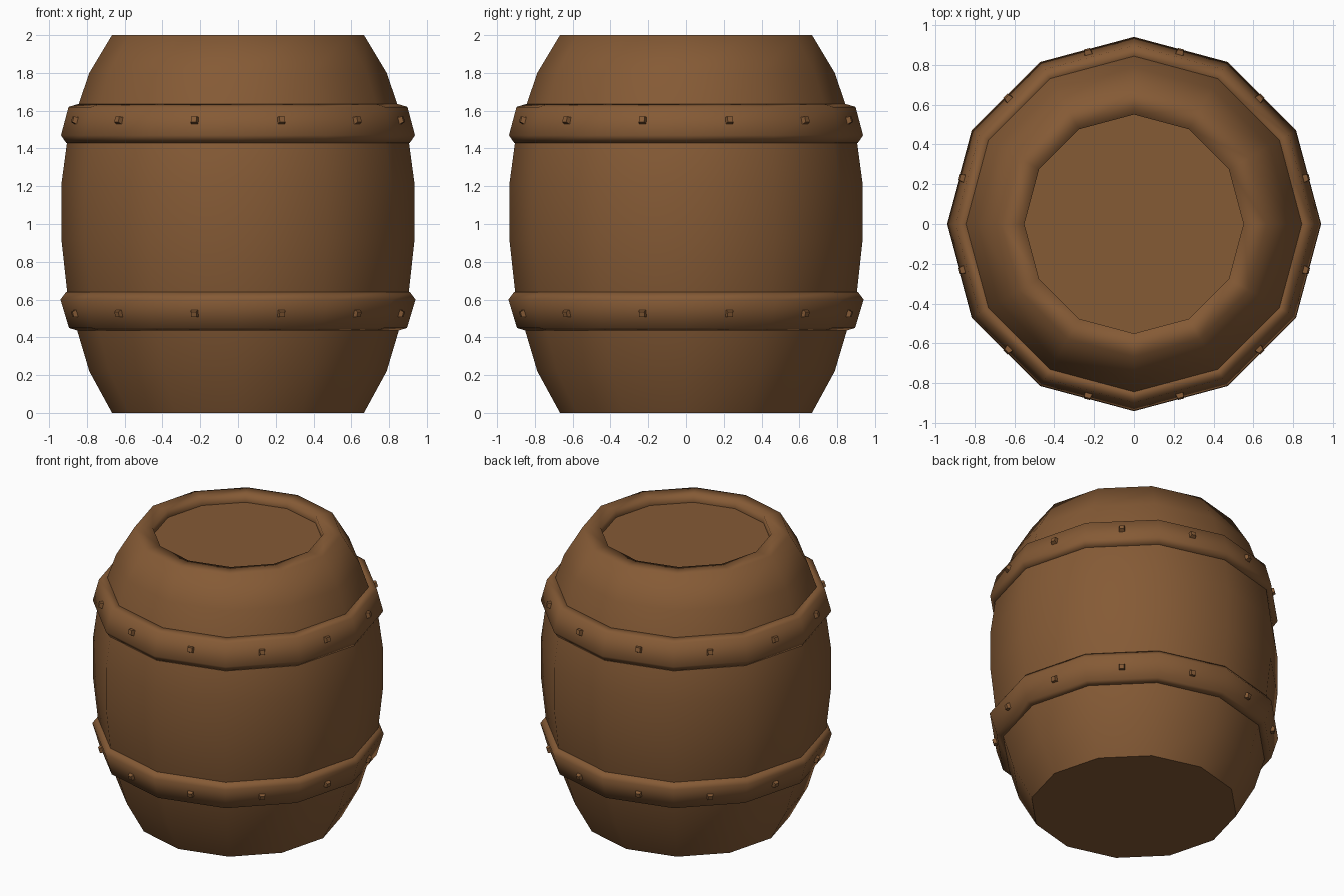
import bpy, bmesh, math
from mathutils import Matrix

if "Cube" in bpy.data.objects:
    bpy.data.objects.remove(bpy.data.objects["Cube"])

SIDES = 12


def material(name, rgb):
    m = bpy.data.materials.new(name)
    m.diffuse_color = (*rgb, 1)
    m.use_nodes = True
    m.node_tree.nodes["Principled BSDF"].inputs["Base Color"].default_value = m.diffuse_color
    return m


wood = material("brown wood", (0.235, 0.103, 0.036))


def finish(name, bm, smooth):
    for f in bm.faces:
        f.smooth = smooth
    me = bpy.data.meshes.new(name)
    bm.to_mesh(me)
    bm.free()
    me.materials.append(wood)
    ob = bpy.data.objects.new(name, me)
    bpy.context.collection.objects.link(ob)
    return ob


def lathe(name, profile, closed=False):
    """Twelve-sided turned shape from (radius, z) points, listed going up the outside."""
    bm = bmesh.new()
    rings = [[bm.verts.new((r * math.cos(math.tau * i / SIDES),
                            r * math.sin(math.tau * i / SIDES), z))
              for i in range(SIDES)] for r, z in profile]
    pairs = list(zip(rings, rings[1:]))
    if closed:
        pairs.append((rings[-1], rings[0]))
    for a, b in pairs:
        for i in range(SIDES):
            j = (i + 1) % SIDES
            bm.faces.new((a[i], a[j], b[j], b[i]))
    return finish(name, bm, True)


def disc(name, r, z, up):
    bm = bmesh.new()
    vs = [bm.verts.new((r * math.cos(math.tau * i / SIDES),
                        r * math.sin(math.tau * i / SIDES), z)) for i in range(SIDES)]
    bm.faces.new(vs if up else vs[::-1])
    return finish(name, bm, False)


# Bulging body with rolled-over rim and a recessed lid
lathe("barrel_body", [(0.667, 0), (0.787, 0.22), (0.90, 0.60), (0.935, 0.92),
                      (0.935, 1.21), (0.90, 1.47), (0.787, 1.80), (0.667, 2.0),
                      (0.55, 2.0), (0.55, 1.948)])
disc("barrel_lid", 0.55, 1.948, True)
disc("barrel_bottom", 0.667, 0, False)

# Two bevelled hoops
lathe("lower_hoop", [(0.83, 0.43), (0.895, 0.45), (0.94, 0.60), (0.91, 0.64), (0.86, 0.62)], True)
lathe("upper_hoop", [(0.86, 1.45), (0.91, 1.43), (0.937, 1.47), (0.897, 1.62), (0.83, 1.64)], True)

# Square tapered rivets in the middle of every hoop face
for name, z, tilt in (("lower_rivets", 0.525, 1), ("upper_rivets", 1.55, -1)):
    bm = bmesh.new()
    for i in range(SIDES):
        mat = (Matrix.Rotation(math.tau * (i + 0.5) / SIDES, 4, 'Z')
               @ Matrix.Translation((0.893, 0, z))
               @ Matrix.Rotation(math.radians(90 + 16 * tilt), 4, 'Y')
               @ Matrix.Rotation(math.radians(45), 4, 'Z'))
        bmesh.ops.create_cone(bm, cap_ends=True, segments=4, radius1=0.030,
                              radius2=0.021, depth=0.03, matrix=mat)
    finish(name, bm, False)
